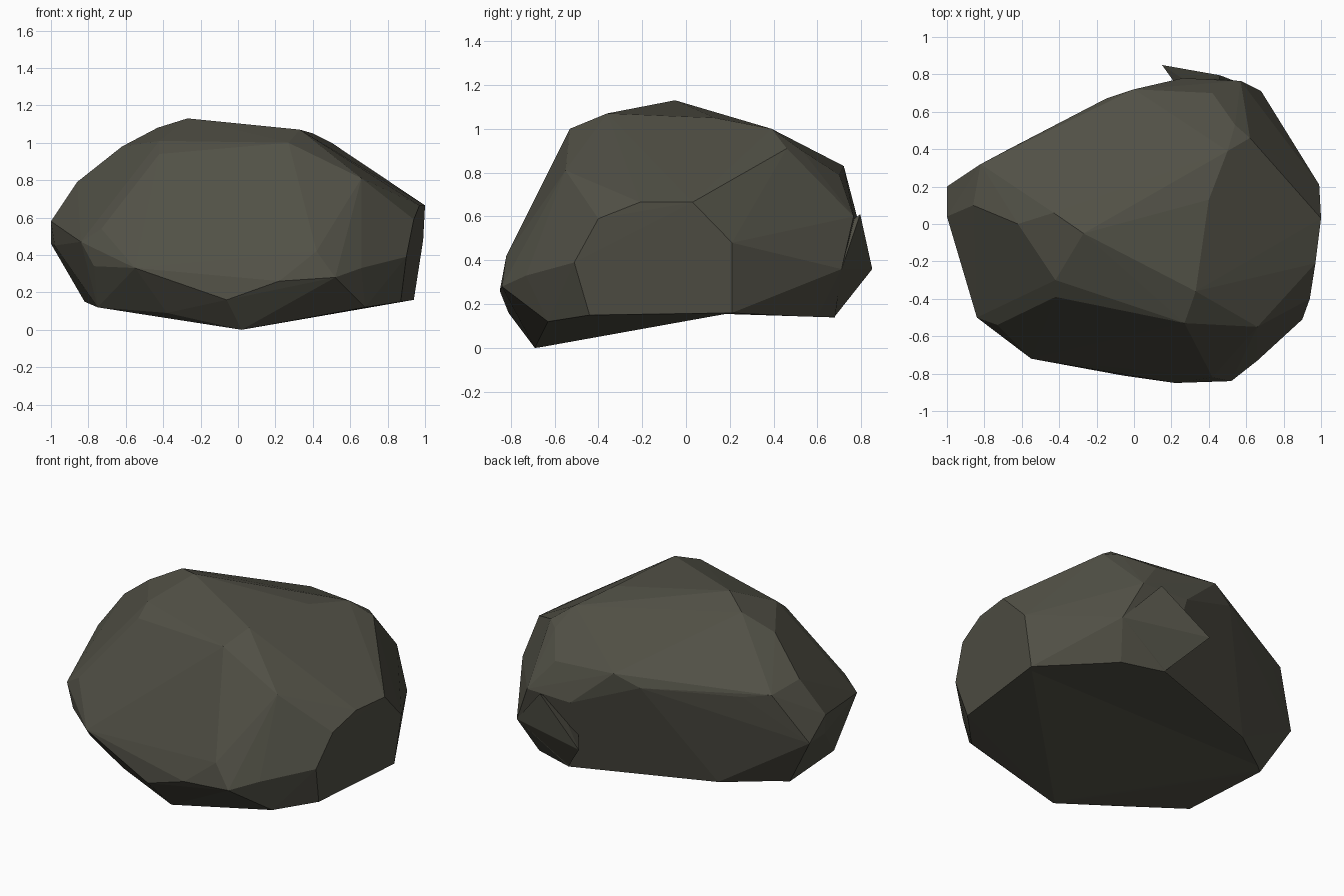
import bpy, bmesh, math

if "Cube" in bpy.data.objects:
    bpy.data.objects.remove(bpy.data.objects["Cube"])

stone = bpy.data.materials.new("dark olive stone")
stone.diffuse_color = (0.083, 0.081, 0.061, 1)
stone.use_nodes = True
stone.node_tree.nodes["Principled BSDF"].inputs["Base Color"].default_value = stone.diffuse_color


def hull_rock(name, *rings):
    """Faceted stone: the convex hull of a few contour rings."""
    bm = bmesh.new()
    for ring in rings:
        for p in ring:
            bm.verts.new(p)
    res = bmesh.ops.convex_hull(bm, input=bm.verts[:])
    junk = {g for g in res["geom_interior"] + res["geom_unused"]
            if isinstance(g, bmesh.types.BMVert)}
    bmesh.ops.delete(bm, geom=list(junk), context='VERTS')
    # merge nearly coplanar triangles into broad facets
    bmesh.ops.dissolve_limit(bm, angle_limit=math.radians(1),
                             verts=bm.verts[:], edges=bm.edges[:])
    bmesh.ops.recalc_face_normals(bm, faces=bm.faces[:])
    me = bpy.data.meshes.new(name)
    bm.to_mesh(me)
    bm.free()
    me.materials.append(stone)
    ob = bpy.data.objects.new(name, me)
    bpy.context.collection.objects.link(ob)
    return ob


def combine(target, tool, operation):
    """Apply a boolean and discard the tool object."""
    mod = target.modifiers.new(operation.lower(), 'BOOLEAN')
    mod.operation, mod.solver, mod.object = operation, 'EXACT', tool
    bpy.context.view_layer.objects.active = target
    bpy.ops.object.modifier_apply(modifier=mod.name)
    bpy.data.objects.remove(tool)


# underside contour, lowest at the front
base = [(0.02, -0.69, 0), (0.68, -0.63, 0.12), (0.87, -0.44, 0.15),
        (0.94, 0.21, 0.16), (0.6, 0.6, 0.14), (0.34, 0.68, 0.14),
        (-0.49, 0.38, 0.15), (-0.82, 0.14, 0.15), (-0.75, -0.4, 0.12),
        (-0.38, -0.6, 0.09)]
# ridge around the widest part
girth = [(-0.06, -0.81, 0.16), (0.22, -0.85, 0.26), (0.52, -0.84, 0.28),
         (0.42, -0.82, 0.42), (0.66, -0.73, 0.33), (0.9, -0.51, 0.39),
         (0.94, -0.4, 0.59), (0.97, -0.21, 0.665), (1, 0.03, 0.665),
         (0.99, 0.21, 0.48), (0.68, 0.71, 0.36), (0.57, 0.765, 0.6),
         (0.26, 0.78, 0.6), (0, 0.72, 0.83), (-0.15, 0.67, 0.76),
         (-0.67, 0.4, 0.74), (-0.82, 0.32, 0.76),
         (-1, 0.2, 0.46), (-1, 0.04, 0.58), (-0.98, 0.02, 0.45),
         (-0.84, -0.5, 0.47), (-0.73, -0.54, 0.54), (-0.77, -0.54, 0.34),
         (-0.55, -0.72, 0.33)]
# crown
crown = [(-0.27, -0.05, 1.13), (-0.43, 0.06, 1.08), (-0.62, 0, 0.98),
         (-0.86, 0.1, 0.79), (-0.42, -0.3, 1.01), (-0.42, -0.39, 0.94),
         (-0.25, -0.47, 0.88), (0.27, -0.53, 1.0), (0.33, -0.36, 1.07),
         (0.66, -0.55, 0.81), (0.4, 0.13, 1.05), (0.5, 0.39, 1.0),
         (0.62, 0.46, 0.91), (0.54, 0.53, 0.9), (0.42, 0.7, 0.79)]
boulder = hull_rock("boulder", base, girth, crown)

# sharp ledge jutting from the back right corner
ledge = hull_rock("back_ledge", [(0.15, 0.85, 0.36), (0.46, 0.795, 0.61),
                                 (0.68, 0.71, 0.36), (0.34, 0.68, 0.145),
                                 (0.58, 0.6, 0.15), (0.3, 0.75, 0.45),
                                 (0.4, 0.5, 0.4)])
combine(boulder, ledge, 'UNION')

# fold the underside: front slope, then nearly level towards the back
profile = [(-1.3, -0.111), (0.18, 0.155), (1.5, 0.113), (1.5, -0.5), (-1.3, -0.5)]
cutter = hull_rock("underside_cutter", [(x, y, z) for x in (-1.5, 1.5) for y, z in profile])
cutter.hide_render = True
combine(boulder, cutter, 'DIFFERENCE')
